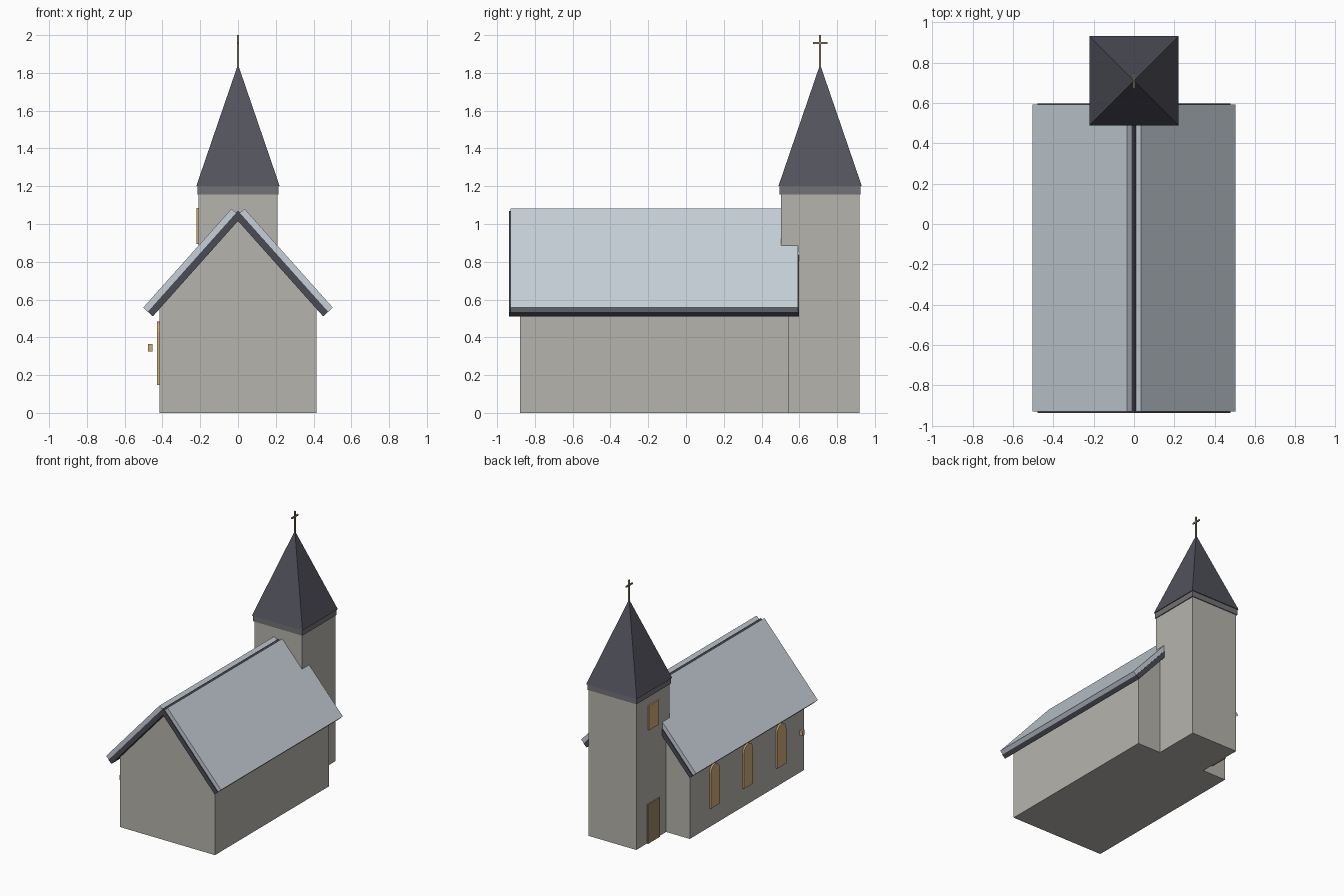
import bpy, math
from mathutils import Vector

cube = bpy.data.objects.get("Cube")
if cube:
    bpy.data.objects.remove(cube, do_unlink=True)


def material(name, color):
    m = bpy.data.materials.new(name)
    m.use_nodes = True
    m.diffuse_color = (*color, 1)
    bsdf = next(n for n in m.node_tree.nodes if n.type == 'BSDF_PRINCIPLED')
    bsdf.inputs["Base Color"].default_value = (*color, 1)
    bsdf.inputs["Roughness"].default_value = 0.8
    return m


STONE = material("warm grey stone", (0.47, 0.455, 0.415))
SLATE = material("pale blue slate", (0.57, 0.63, 0.69))
TRIM = material("dark roof trim", (0.07, 0.07, 0.09))
SPIRE = material("spire slate", (0.085, 0.085, 0.11))
CORNICE = material("cornice grey", (0.17, 0.167, 0.18))
AMBER = material("amber glass", (0.63, 0.42, 0.19))
WOOD = material("brown wood", (0.34, 0.24, 0.125))
BRONZE = material("bronze", (0.30, 0.24, 0.165))


def build(name, verts, faces, mat):
    mesh = bpy.data.meshes.new(name)
    mesh.from_pydata(verts, [], faces)
    mesh.materials.append(mat)
    obj = bpy.data.objects.new(name, mesh)
    bpy.context.collection.objects.link(obj)
    # make the normals point outward
    import bmesh
    bm = bmesh.new()
    bm.from_mesh(mesh)
    bmesh.ops.recalc_face_normals(bm, faces=bm.faces)
    bm.to_mesh(mesh)
    bm.free()
    return obj


def prism(name, profile, start, end, axis, mat):
    """Extrude a closed 2D profile along x or y; the profile is (other axis, z)."""
    def place(p, d):
        return (d, p[0], p[1]) if axis == 'x' else (p[0], d, p[1])
    n = len(profile)
    verts = [place(p, d) for d in (start, end) for p in profile]
    faces = [tuple(range(n)), tuple(range(n, 2 * n))]
    faces += [(i, (i + 1) % n, n + (i + 1) % n, n + i) for i in range(n)]
    return build(name, verts, faces, mat)


def box(name, x, y, z, mat):
    return prism(name, [(x[0], z[0]), (x[1], z[0]), (x[1], z[1]), (x[0], z[1])],
                 y[0], y[1], 'y', mat)


# Roof slope, taken as a line going down from the ridge
ridge = Vector((0, 1.07))
down = Vector((0.666, -0.746)).normalized()
out = Vector((-down.y, down.x))
roof_len = 0.717
slab, trim = 0.033, 0.036
inner_apex = ridge.y - trim / out.y

# Nave body with gables that meet the underside of the roof
half = 0.415
eave = inner_apex + half * down.y / down.x
prism("nave", [(-half, 0), (half, 0), (half, eave), (0, inner_apex), (-half, eave)],
      -0.88, 0.545, 'y', STONE)

# Dark roof layer, one chevron section
foot = ridge + down * roof_len
low = foot - out * trim
prism("roof_trim", [tuple(ridge), tuple(foot), tuple(low), (0, inner_apex),
                    (-low.x, low.y), (-foot.x, foot.y)], -0.936, 0.598, 'y', TRIM)

# Pale slate slabs with an open gap along the ridge
top = ridge + down * 0.015
corners = [top, foot, foot + out * slab, top + out * slab]
for side, name in ((1, "roof_slab_left"), (-1, "roof_slab_right")):
    prism(name, [(side * c.x, c.y) for c in corners], -0.930, 0.592, 'y', SLATE)

# Tower, cornice and spire
ty = 0.71


def tower_box(name, h, z, mat):
    return box(name, (-h, h), (ty - h, ty + h), z, mat)


tower_box("tower", 0.208, (0, 1.16), STONE)
tower_box("tower_cornice", 0.215, (1.155, 1.205), CORNICE)
s = 0.221
build("spire", [(-s, ty - s, 1.2), (s, ty - s, 1.2), (s, ty + s, 1.2),
                (-s, ty + s, 1.2), (0, ty, 1.845)],
      [(3, 2, 1, 0), (0, 1, 4), (1, 2, 4), (2, 3, 4), (3, 0, 4)], SPIRE)

# Cross on the spire
c = 0.005
box("cross_post", (-c, c), (ty - c, ty + c), (1.82, 2.0), BRONZE)
box("cross_arm", (-c, c), (ty - 0.038, ty + 0.038), (1.953, 1.964), BRONZE)

# Arched windows along one side of the nave
r, spring, sill = 0.056, 0.428, 0.148
for i in range(3):
    y = 0.245 - 0.415 * i
    arch = [(y + r * math.cos(a), spring + r * math.sin(a))
            for a in (math.pi * k / 8 for k in range(9))]
    prism(f"nave_window_{i + 1}", [(y - r, sill), (y + r, sill)] + arch,
          -half - 0.013, -half + 0.005, 'x', AMBER)

# Tower window and door on the same side
box("tower_window", (-0.219, -0.2), (ty - 0.062, ty + 0.062), (0.893, 1.085), AMBER)
box("tower_door", (-0.219, -0.2), (ty - 0.075, ty + 0.075), (0, 0.31), WOOD)

# Small lamp by the nave wall
box("wall_lamp", (-0.476, -0.452), (-0.80, -0.772), (0.325, 0.365), AMBER)
